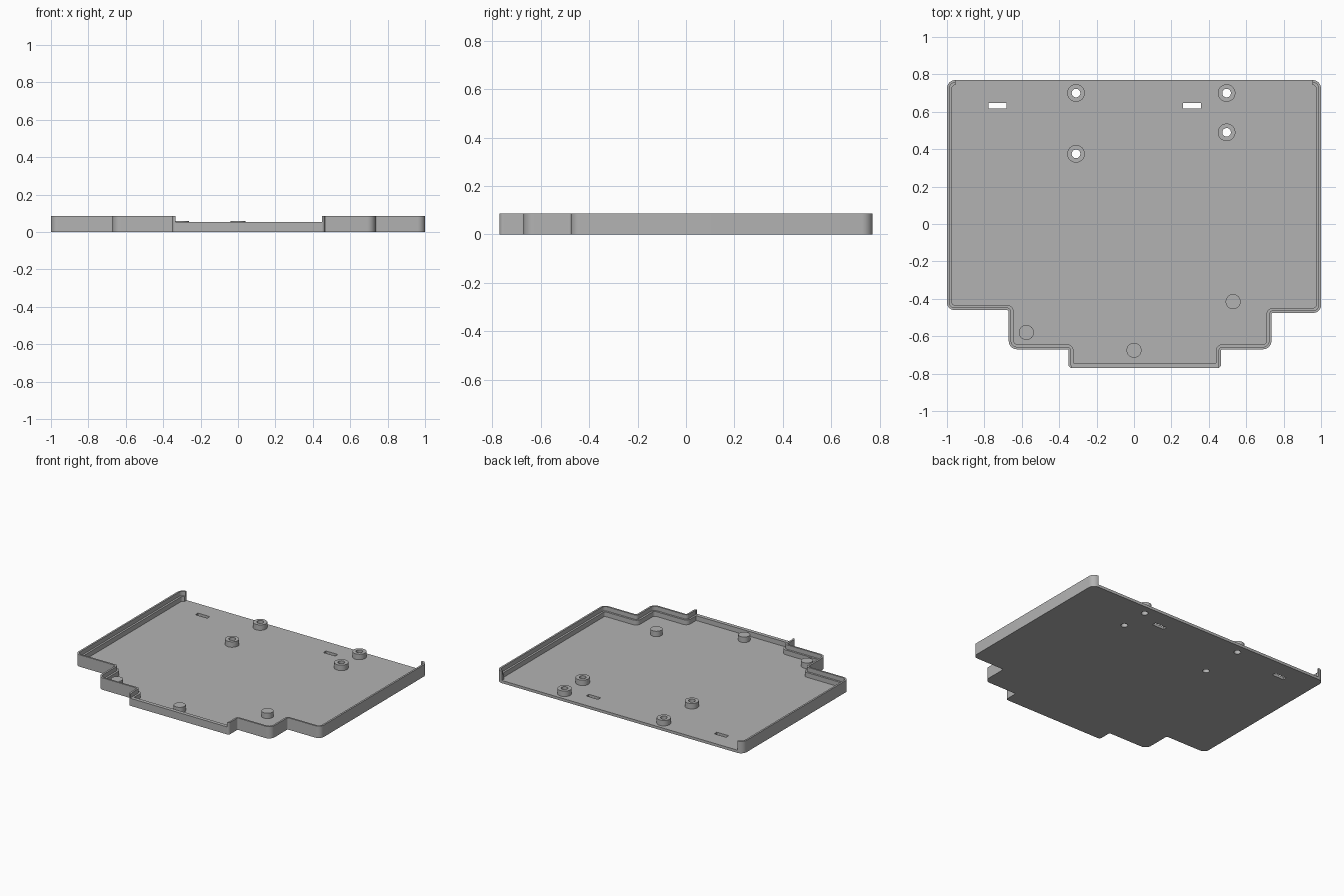
import bpy
import bmesh
from math import pi, sin, cos, radians
from mathutils import Vector

if "Cube" in bpy.data.objects:
    bpy.data.objects.remove(bpy.data.objects["Cube"])

FLOOR, LEDGE, RIM = 0.02, 0.055, 0.087
LIP, WALL = 0.013, 0.027
STEPS = 8

grey = bpy.data.materials.new("plain grey")
grey.use_nodes = True
grey.diffuse_color = (0.45, 0.45, 0.45, 1)
grey.node_tree.nodes["Principled BSDF"].inputs["Base Color"].default_value = grey.diffuse_color

# Tray outline, counter-clockwise from the back right corner: x, y, corner radius
OUTLINE = [(-1, 0.77, 0.045), (-1, -0.46, 0.04), (-0.67, -0.46, 0.01), (-0.67, -0.67, 0.045),
           (-0.35, -0.67, 0.008), (-0.35, -0.77, 0.018), (0.465, -0.77, 0.018), (0.465, -0.67, 0.008),
           (0.735, -0.67, 0.045), (0.735, -0.475, 0.01), (1, -0.475, 0.04), (1, 0.77, 0.045)]


def path(inset):
    """Rounded outline moved inward, always with the same number of points."""
    points = []
    for i, (x, y, r) in enumerate(OUTLINE):
        corner = Vector((x, y))
        before = (corner - Vector(OUTLINE[i - 1][:2])).normalized()
        after = (Vector(OUTLINE[(i + 1) % len(OUTLINE)][:2]) - corner).normalized()
        inward = before.orthogonal() + after.orthogonal()
        convex = before.cross(after) > 0
        radius = max(r - inset, 0.002) if convex else r + inset
        centre = corner + inward * inset + (after - before) * radius
        for s in range(STEPS + 1):
            a = pi / 2 * s / STEPS
            points.append(centre + (before * sin(a) - after * cos(a)) * radius)
    return points


def finish(name, bm):
    bmesh.ops.recalc_face_normals(bm, faces=bm.faces)
    mesh = bpy.data.meshes.new(name)
    bm.to_mesh(mesh)
    bm.free()
    mesh.materials.append(grey)
    obj = bpy.data.objects.new(name, mesh)
    bpy.context.collection.objects.link(obj)
    return obj


def smooth(obj):
    bpy.ops.object.select_all(action='DESELECT')
    obj.select_set(True)
    bpy.context.view_layer.objects.active = obj
    bpy.ops.object.shade_smooth_by_angle(angle=radians(30))


def box(name, x, y, z, sx, sy, sz):
    bm = bmesh.new()
    bmesh.ops.create_cube(bm, size=1)
    bmesh.ops.scale(bm, vec=(sx, sy, sz), verts=bm.verts)
    bmesh.ops.translate(bm, vec=(x, y, z), verts=bm.verts)
    return finish(name, bm)


def turned(name, x, y, profile, closed=False, sides=40):
    """Surface of revolution from (radius, height) points."""
    bm = bmesh.new()
    rings = [[bm.verts.new((x + r * cos(2 * pi * k / sides), y + r * sin(2 * pi * k / sides), z))
              for k in range(sides)] for r, z in profile]
    pairs = list(zip(rings, rings[1:]))
    if closed:
        pairs.append((rings[-1], rings[0]))
    else:
        bm.faces.new(rings[0])
        bm.faces.new(rings[-1])
    for a, b in pairs:
        for k in range(sides):
            n = (k + 1) % sides
            bm.faces.new((a[k], a[n], b[n], b[k]))
    return finish(name, bm)


# Tray: floor and stepped wall in one skin, open along the back
bm = bmesh.new()
section = [(0, 0), (0, FLOOR), (0, RIM), (LIP, RIM), (LIP, LEDGE), (WALL, LEDGE), (WALL, FLOOR)]
rows = [[bm.verts.new((p.x, p.y, z)) for p in path(inset)] for inset, z in section]
for a, b in zip(rows, rows[1:]):
    for i in range(len(a) - 1):
        bm.faces.new((a[i], a[i + 1], b[i + 1], b[i]))
bm.faces.new(rows[0])
bm.faces.new(rows[-1] + [rows[1][-1], rows[1][0]])
bm.faces.new((rows[0][0], rows[1][0], rows[1][-1], rows[0][-1]))
for end in (0, -1):
    bm.faces.new([row[end] for row in rows[1:]])
tray = finish("tray", bm)

# Cut the front notch, two slots and four screw holes
STANDOFFS = [(-0.31, 0.70), (0.495, 0.70), (0.495, 0.49), (-0.31, 0.375)]
HOLE = 0.023
cutters = [box("notch_cutter", 0.0575, -0.76, LEDGE + 0.05, 0.785, 0.08, 0.1)]
cutters += [box("slot_cutter", x, 0.632, 0, 0.096, 0.03, 0.1) for x in (-0.73, 0.309)]
cutters += [turned("hole_cutter", x, y, [(HOLE, -0.05), (HOLE, 0.05)]) for x, y in STANDOFFS]
bpy.context.view_layer.objects.active = tray
for cutter in cutters:
    cutter.hide_render = True
    cut = tray.modifiers.new("cut", 'BOOLEAN')
    cut.operation, cut.solver, cut.object = 'DIFFERENCE', 'EXACT', cutter
    bpy.ops.object.modifier_apply(modifier=cut.name)
    bpy.data.objects.remove(cutter)
smooth(tray)

# Hollow screw standoffs
for x, y in STANDOFFS:
    smooth(turned("standoff", x, y, [(HOLE, FLOOR), (0.047, FLOOR), (0.047, 0.06), (HOLE, 0.06)], closed=True))

# Solid support pegs
for x, y in [(-0.575, -0.58), (0, -0.675), (0.53, -0.415)]:
    smooth(turned("support_peg", x, y, [(0.04, FLOOR), (0.04, 0.06)]))
